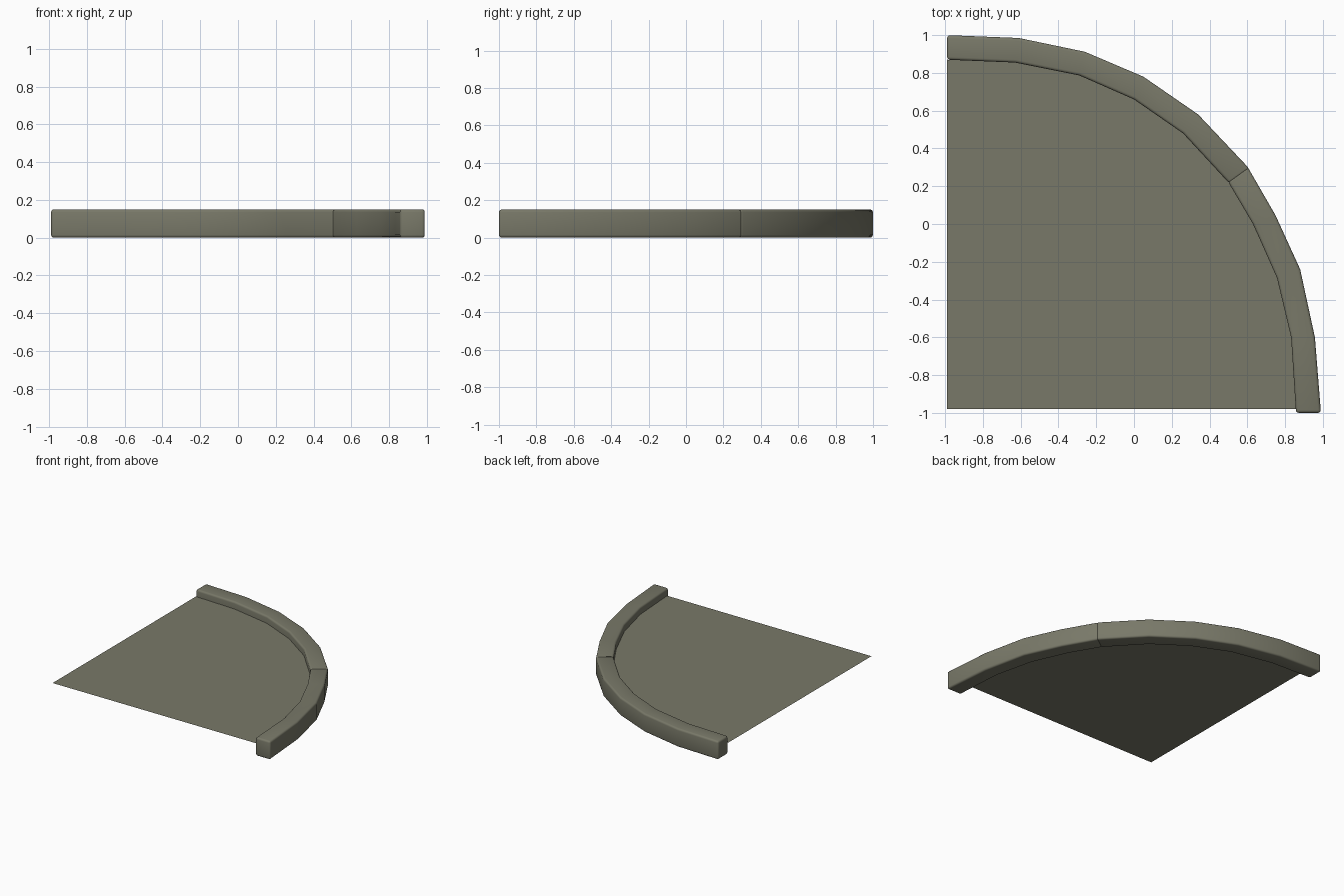
import bpy, bmesh, math

if "Cube" in bpy.data.objects:
    bpy.data.objects.remove(bpy.data.objects["Cube"])

HEIGHT = 0.15       # kerb height
SLAB_Z = 0.092      # level of the paved surface
BEVEL = 0.015

stone = bpy.data.materials.new("grey green stone")
stone.diffuse_color = (0.19, 0.19, 0.14, 1)
stone.use_nodes = True
stone.node_tree.nodes["Principled BSDF"].inputs["Base Color"].default_value = stone.diffuse_color

# plan outlines of the two kerb stones: outer arc and inner arc
OUTER_A = [(-0.99, 1.0), (-0.61, 0.985), (-0.26, 0.912), (0.05, 0.78), (0.34, 0.58), (0.612, 0.292)]
INNER_A = [(-0.99, 0.87), (-0.63, 0.855), (-0.29, 0.787), (0.0, 0.66), (0.26, 0.48), (0.505, 0.215)]
OUTER_B = [(0.602, 0.302), (0.75, 0.045), (0.88, -0.24), (0.958, -0.60), (0.99, -1.0)]
INNER_B = [(0.497, 0.226), (0.63, 0.0), (0.757, -0.285), (0.832, -0.60), (0.858, -1.0)]


def finish(bm, name):
    mesh = bpy.data.meshes.new(name)
    bm.to_mesh(mesh)
    bm.free()
    mesh.materials.append(stone)
    obj = bpy.data.objects.new(name, mesh)
    bpy.context.collection.objects.link(obj)
    return obj


def kerb(name, outer, inner):
    """Box section swept between two arcs, with all sharp edges rounded."""
    bm = bmesh.new()
    rings = []
    for (ox, oy), (ix, iy) in zip(outer, inner):
        rings.append([bm.verts.new(p) for p in
                      ((ox, oy, 0), (ox, oy, HEIGHT), (ix, iy, HEIGHT), (ix, iy, 0))])
    for a, b in zip(rings, rings[1:]):
        for i in range(4):
            j = (i + 1) % 4
            bm.faces.new((a[i], a[j], b[j], b[i]))
    bm.faces.new(rings[0])
    bm.faces.new(rings[-1][::-1])
    bmesh.ops.recalc_face_normals(bm, faces=bm.faces[:])
    sharp = [e for e in bm.edges if e.calc_face_angle() > math.radians(50)]
    bmesh.ops.bevel(bm, geom=sharp, offset=BEVEL, segments=3, profile=0.5,
                    affect='EDGES', clamp_overlap=True)
    bmesh.ops.recalc_face_normals(bm, faces=bm.faces[:])
    obj = finish(bm, name)
    bpy.ops.object.select_all(action='DESELECT')
    obj.select_set(True)
    bpy.context.view_layer.objects.active = obj
    bpy.ops.object.shade_smooth_by_angle(angle=math.radians(40))


kerb("kerb_back", OUTER_A, INNER_A)
kerb("kerb_right", OUTER_B, INNER_B)

# flat paved surface filling the quarter circle up to the kerb
bm = bmesh.new()
outline = [(-0.99, -0.98)] + [(0.862, -0.98)] + INNER_B[-2:0:-1] + INNER_A[::-1]
bm.faces.new([bm.verts.new((x, y, SLAB_Z)) for x, y in outline])
bm.normal_update()
bmesh.ops.triangulate(bm, faces=bm.faces[:])
finish(bm, "paved_surface")
